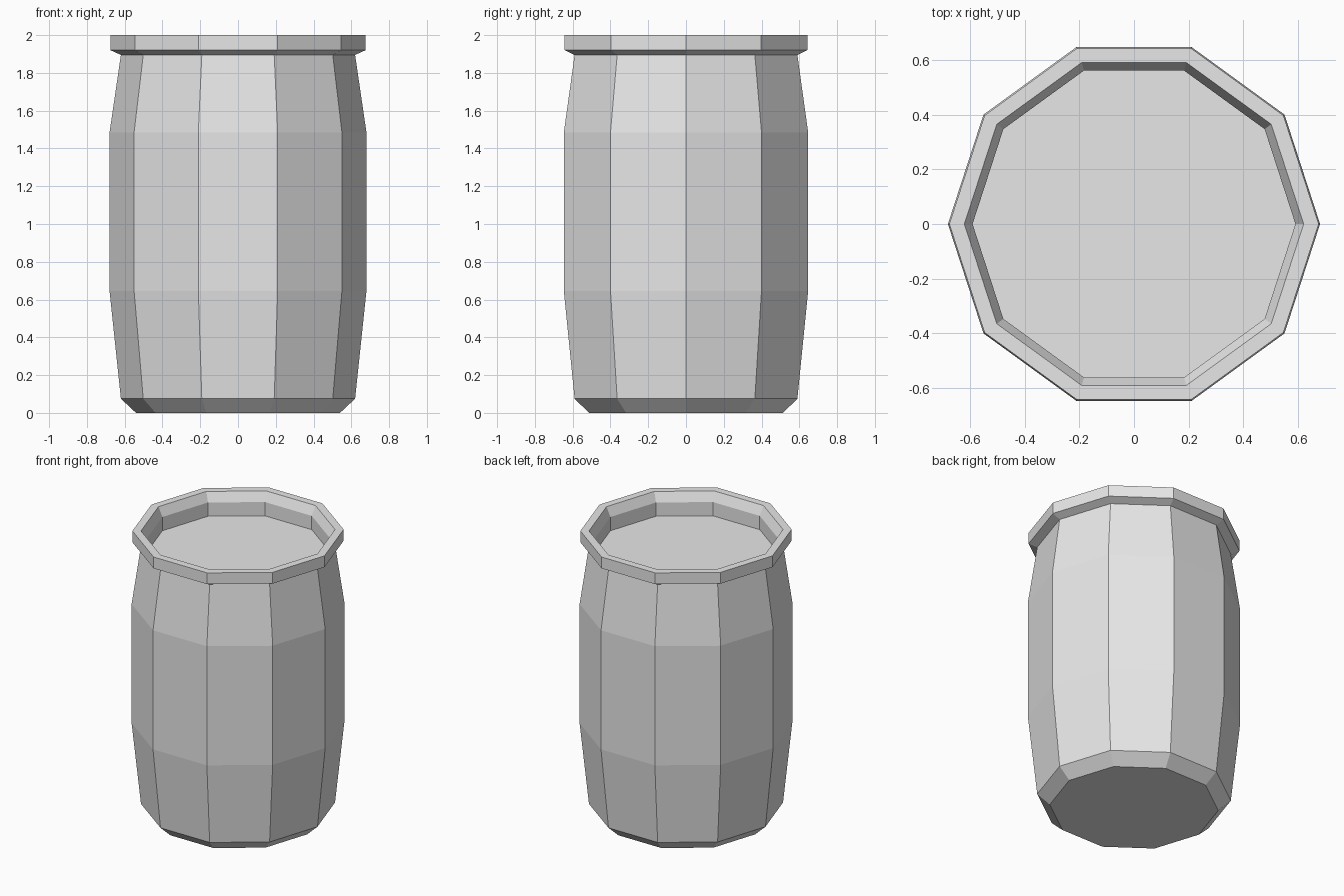
import bpy, bmesh, math

cube = bpy.data.objects.get("Cube")
if cube:
    bpy.data.objects.remove(cube, do_unlink=True)

SIDES = 10

# Plain grey material
grey = bpy.data.materials.new("plain_grey")
grey.use_nodes = True
colour = (0.8, 0.8, 0.8, 1.0)
grey.diffuse_color = colour
grey.node_tree.nodes["Principled BSDF"].inputs["Base Color"].default_value = colour


def lathe(name, profile):
    """Spin a (radius, height) profile into a flat-faced form with closed ends."""
    bm = bmesh.new()
    rings = []
    for r, z in profile:
        rings.append([bm.verts.new((r * math.cos(math.tau * i / SIDES),
                                    r * math.sin(math.tau * i / SIDES), z))
                      for i in range(SIDES)])
    for low, high in zip(rings, rings[1:]):
        for i in range(SIDES):
            j = (i + 1) % SIDES
            bm.faces.new((low[i], low[j], high[j], high[i]))
    bm.faces.new(rings[0][::-1])
    bm.faces.new(rings[-1])
    bmesh.ops.recalc_face_normals(bm, faces=bm.faces)
    mesh = bpy.data.meshes.new(name)
    bm.to_mesh(mesh)
    bm.free()
    mesh.materials.append(grey)
    obj = bpy.data.objects.new(name, mesh)
    bpy.context.collection.objects.link(obj)
    return obj


# Bulging body, flared rim and recessed lid in one continuous profile
body = [(0.54, 0), (0.62, 0.075), (0.68, 0.645), (0.68, 1.485), (0.62, 1.895)]
rim = [(0.675, 1.92), (0.675, 2.0), (0.62, 2.0)]
recess = [(0.59, 1.935), (0.59, 1.838)]
lathe("barrel", body + rim + recess)
